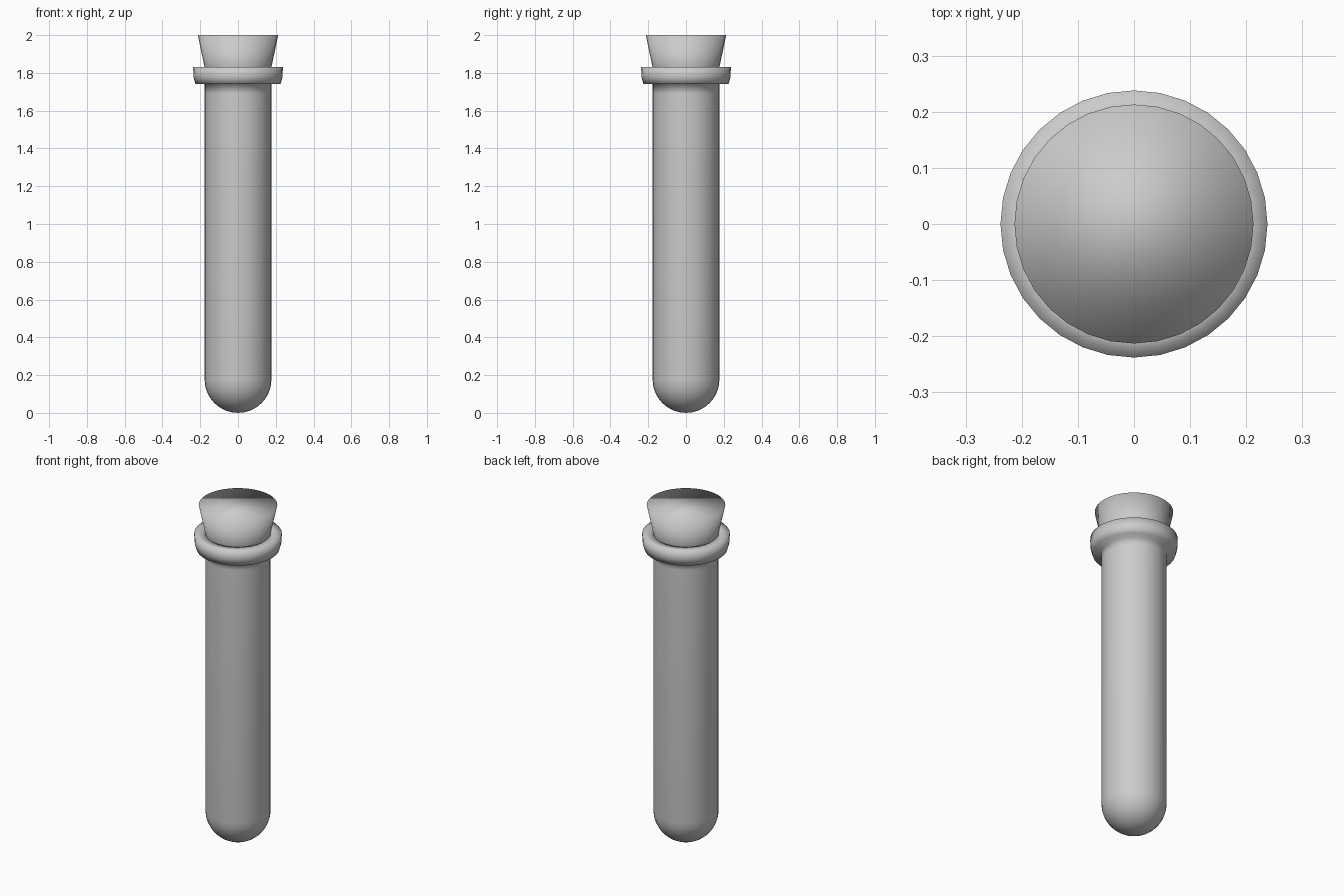
import bpy, bmesh, math

if "Cube" in bpy.data.objects:
    bpy.data.objects.remove(bpy.data.objects["Cube"])

SIDES = 32


def lathe(name, profile, cap_ends=False):
    """Revolve (radius, z) points around z; zero radius makes a pole."""
    bm = bmesh.new()
    rings = []
    for r, z in profile:
        if r < 1e-5:
            rings.append([bm.verts.new((0, 0, z))])
        else:
            rings.append([bm.verts.new((r * math.cos(2 * math.pi * i / SIDES),
                                        r * math.sin(2 * math.pi * i / SIDES), z))
                          for i in range(SIDES)])
    for a, b in zip(rings, rings[1:]):
        for i in range(SIDES):
            j = (i + 1) % SIDES
            if len(a) == 1:
                bm.faces.new((a[0], b[j], b[i]))
            elif len(b) == 1:
                bm.faces.new((a[i], a[j], b[0]))
            else:
                bm.faces.new((a[i], a[j], b[j], b[i]))
    if cap_ends:
        bm.faces.new(rings[0][::-1])
        bm.faces.new(rings[-1])
    bmesh.ops.recalc_face_normals(bm, faces=bm.faces[:])
    for f in bm.faces:
        f.smooth = True
    mesh = bpy.data.meshes.new(name)
    bm.to_mesh(mesh)
    bm.free()
    obj = bpy.data.objects.new(name, mesh)
    bpy.context.collection.objects.link(obj)
    return obj


def bowl(radius, centre_z, steps=8):
    """Quarter-circle profile from the bottom pole to the equator."""
    return [(radius * math.sin(math.pi / 2 * k / steps),
             centre_z - radius * math.cos(math.pi / 2 * k / steps))
            for k in range(steps + 1)]


# Glass tube: round bottom, straight wall, flared lip, hollow inside
R = 0.177
outer = bowl(R, R) + [(R, 1.69), (R, 1.74)]
lip = [(0.225, 1.74), (0.235, 1.775), (0.238, 1.83), (0.178, 1.83)]
inner = [(0.16, 1.74)] + bowl(0.16, R)[::-1]
lathe("test_tube", outer + lip + inner)

# Tapered cork stopper pushed into the mouth
lathe("stopper", [(0.145, 1.68), (0.213, 2.0)], cap_ends=True)
